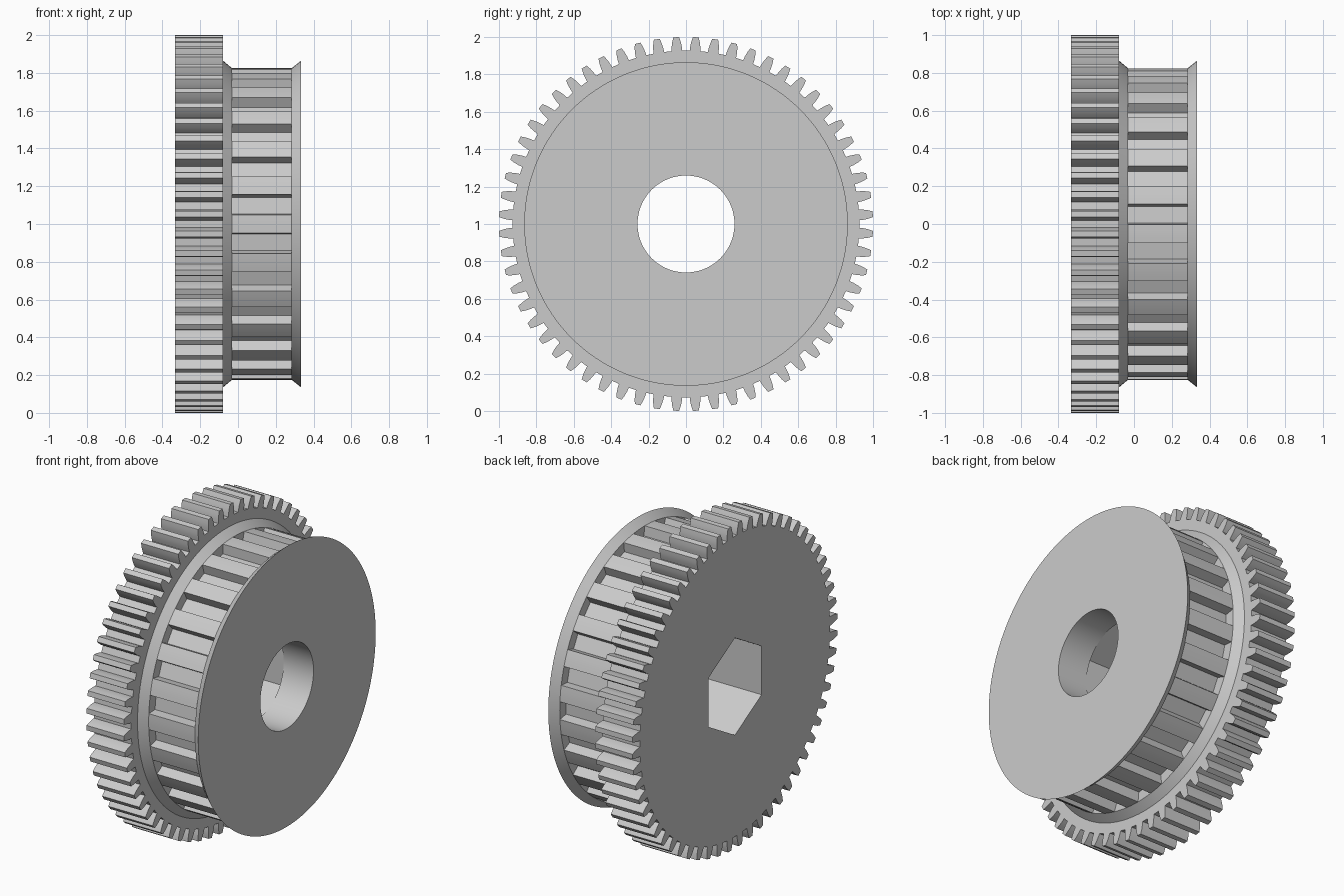
import bpy
import bmesh
from math import cos, sin, radians, pi

if "Cube" in bpy.data.objects:
    bpy.data.objects.remove(bpy.data.objects["Cube"], do_unlink=True)

GREY = (0.6, 0.6, 0.6, 1)
metal = bpy.data.materials.new("plain grey")
metal.use_nodes = True
metal.diffuse_color = GREY
metal.node_tree.nodes["Principled BSDF"].inputs["Base Color"].default_value = GREY

AXIS_Z = 1.0


def circle(radius, sides=128, start=0.0):
    return [(radius, start + 2 * pi * i / sides) for i in range(sides)]


def toothed(count, half_shape, offset):
    """Repeat a mirrored half outline of (radius, angle) around the axle."""
    shape = [(r, -a) for r, a in half_shape] + [(r, a) for r, a in reversed(half_shape)]
    step = 2 * pi / count
    return [(r, a + offset + i * step) for i in range(count) for r, a in shape]


def prism(name, x0, outline0, x1, outline1=None):
    """Solid between two polar outlines placed along the axle."""
    bm = bmesh.new()
    rings = []
    for x, outline in ((x0, outline0), (x1, outline1 or outline0)):
        rings.append([bm.verts.new((x, r * cos(a), AXIS_Z + r * sin(a))) for r, a in outline])
    first, last = rings
    for i in range(len(first)):
        j = (i + 1) % len(first)
        bm.faces.new((first[i], first[j], last[j], last[i]))
    bm.faces.new(first)
    bm.faces.new(last)
    bmesh.ops.recalc_face_normals(bm, faces=bm.faces)
    mesh = bpy.data.meshes.new(name)
    bm.to_mesh(mesh)
    bm.free()
    mesh.materials.append(metal)
    obj = bpy.data.objects.new(name, mesh)
    bpy.context.collection.objects.link(obj)
    return obj


# Spur gear: tapered teeth with gaps on the main axes
tooth = [(0.927, 0.031), (0.95, 0.0285), (0.975, 0.0235), (1.0, 0.0155)]
gear_outline = toothed(60, tooth, radians(3))

# Belt drum: wide lands separated by near-radial grooves
half_pitch = pi / 25
groove, floor = radians(3.8), radians(3.3)
land_half = half_pitch - groove
drum_half = [(0.765, half_pitch - floor), (0.825, land_half), (0.825, land_half / 3)]
drum_outline = toothed(25, drum_half, half_pitch)

parts = [
    prism("spur_gear", -0.334, gear_outline, -0.08),
    prism("inner_flange", -0.08, circle(0.865), -0.032, circle(0.825)),
    prism("belt_drum", -0.032, drum_outline, 0.284),
    prism("outer_flange", 0.284, circle(0.825), 0.334, circle(0.865)),
]

# Hexagonal socket from the gear side, round bore from the pulley side
cutters = [
    prism("hex_cutter", -0.5, circle(0.3, 6, pi / 2), 0.13),
    prism("bore_cutter", 0.05, circle(0.2592, 96), 0.5),
]

for part in parts:
    bpy.context.view_layer.objects.active = part
    for cutter in cutters:
        cutter.hide_render = True
        mod = part.modifiers.new("cut", 'BOOLEAN')
        mod.operation = 'DIFFERENCE'
        mod.solver = 'EXACT'
        mod.object = cutter
        bpy.ops.object.modifier_apply(modifier=mod.name)

for cutter in cutters:
    bpy.data.objects.remove(cutter, do_unlink=True)

# Smooth round walls, crisp edges
bpy.ops.object.select_all(action='DESELECT')
for part in parts:
    part.select_set(True)
bpy.context.view_layer.objects.active = parts[0]
bpy.ops.object.shade_smooth_by_angle(angle=radians(20))
